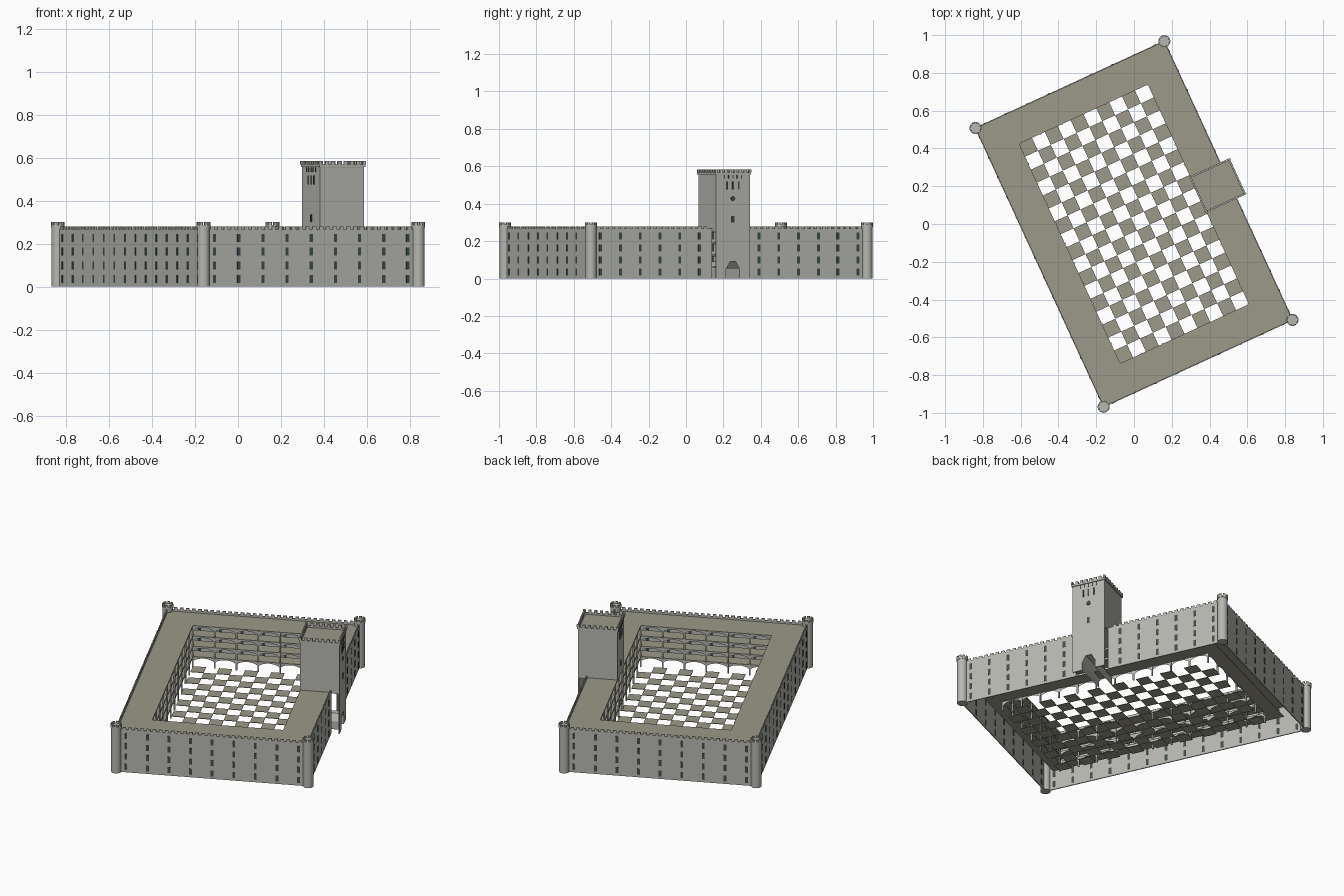
import bpy, bmesh, math
from mathutils import Matrix, Vector

if "Cube" in bpy.data.objects:
    bpy.data.objects.remove(bpy.data.objects["Cube"])

ROT = Matrix.Rotation(math.radians(24.7), 4, 'Z')   # whole plan is turned
U, V = 0.55, 0.812        # half size of outer walls
IU, IV = 0.375, 0.64      # half size of courtyard
ROOF, TOP = 0.256, 0.267  # roof and parapet heights
KU0, KU1, KV = 0.375, 0.60, 0.10  # keep footprint
STOREY = 0.064
T = 0.003                 # half wall thickness


def material(name, rgb):
    m = bpy.data.materials.new(name)
    m.diffuse_color = (*rgb, 1)
    m.use_nodes = True
    m.node_tree.nodes["Principled BSDF"].inputs["Base Color"].default_value = m.diffuse_color
    return m


STONE = material("pale_stone", (0.47, 0.475, 0.435))
PAVING = material("tan_paving", (0.33, 0.32, 0.25))
GLASS = material("dark_window", (0.05, 0.075, 0.07))


def box(bm, u0, u1, v0, v1, z0, z1):
    mat = Matrix.Translation(((u0 + u1) / 2, (v0 + v1) / 2, (z0 + z1) / 2)) @ \
        Matrix.Diagonal((u1 - u0, v1 - v0, z1 - z0, 1))
    bmesh.ops.create_cube(bm, size=1, matrix=mat)


def cyl(bm, r, depth, mat, sides=24):
    bmesh.ops.create_cone(bm, cap_ends=True, segments=sides, radius1=r, radius2=r,
                          depth=depth, matrix=mat)


def finish(name, bm, mat, smooth=False):
    bm.transform(ROT)
    me = bpy.data.meshes.new(name)
    bm.to_mesh(me)
    bm.free()
    me.materials.append(mat)
    ob = bpy.data.objects.new(name, me)
    bpy.context.collection.objects.link(ob)
    if smooth:
        bpy.context.view_layer.objects.active = ob
        ob.select_set(True)
        bpy.ops.object.shade_smooth_by_angle(angle=math.radians(35))
        ob.select_set(False)
    return ob


def spread(a, b, n):
    return [a + (b - a) * i / (n - 1) for i in range(n)]


# outer walls, left open behind the keep
bm = bmesh.new()
box(bm, -U - T, -U + T, -V, V, 0, TOP)
for s in (-1, 1):
    box(bm, -U, U, s * V - T, s * V + T, 0, TOP)
    a, b = sorted((s * KV, s * V))
    box(bm, U - T, U + T, a, b, 0, TOP)
finish("outer_walls", bm, STONE)

# wall merlons
bm = bmesh.new()
for s in (-1, 1):
    for v in spread(-V + 0.045, V - 0.045, 45):
        if s < 0 or abs(v) > KV + 0.01:
            box(bm, s * U - T, s * U + T, v - 0.01, v + 0.01, TOP, 0.279)
    for u in spread(-U + 0.045, U - 0.045, 30):
        box(bm, u - 0.01, u + 0.01, s * V - T, s * V + T, TOP, 0.279)
finish("wall_merlons", bm, STONE)

# four rows of narrow windows through the walls
bm = bmesh.new()
W, D = 0.008, 0.0045
for k in range(4):
    z0 = 0.016 + STOREY * k
    z1 = z0 + 0.037
    for s in (-1, 1):
        for v in spread(-0.757, 0.757, 14):
            if s < 0 or abs(v) > KV:
                box(bm, s * U - D, s * U + D, v - W, v + W, z0, z1)
        for u in spread(-0.495, 0.495, 9):
            box(bm, u - W, u + W, s * V - D, s * V + D, z0, z1)
finish("wall_windows", bm, GLASS)


# roof and gallery floors are rectangular rings
def ring(bm, ou, ov, z, h):
    for s in (-1, 1):
        a, b = sorted((s * IU, s * ou))
        box(bm, a, b, -ov, ov, z - h, z)
        a, b = sorted((s * IV, s * ov))
        box(bm, -IU, IU, a, b, z - h, z)


bm = bmesh.new()
ring(bm, U, V, ROOF, 0.004)
finish("roof", bm, PAVING)
bm = bmesh.new()
for k in (1, 2, 3):
    ring(bm, IU + 0.08, IV + 0.08, STOREY * k, 0.004)
finish("gallery_floors", bm, PAVING)

# courtyard arcades: posts and low arches on every storey
bm = bmesh.new()
SEG = 8
for sx, sy, n in ((0, -1, 6), (0, 1, 6), (-1, 0, 11), (1, 0, 11)):
    half = IU if sy else IV

    def point(t, z):
        return Vector((t, sy * IV, z)) if sy else Vector((sx * IU, t, z))

    bay = 2 * half / n
    for k in range(4):
        z0, z1 = STOREY * k, STOREY * (k + 1) - 0.004
        for i in range(n + 1):
            p = point(-half + bay * i, 0)
            box(bm, p.x - 0.004, p.x + 0.004, p.y - 0.004, p.y + 0.004, z0, z1)
        for i in range(n):
            t0 = -half + bay * i
            low, high = [], []
            for j in range(SEG + 1):
                t = t0 + bay * j / SEG
                arch = z0 + 0.034 + 0.021 * math.sin(math.pi * j / SEG) ** 0.7
                low.append(bm.verts.new(point(t, arch)))
                high.append(bm.verts.new(point(t, z1)))
            for j in range(SEG):
                bm.faces.new((low[j], low[j + 1], high[j + 1], high[j]))
finish("arcades", bm, STONE)

# chequered courtyard: alternate paving slabs
bm = bmesh.new()
NU, NV = 10, 17
du, dv = 2 * IU / NU, 2 * IV / NV
for i in range(NU):
    for j in range(NV):
        if (i + j) % 2 == 0:
            u, v = -IU + i * du, -IV + j * dv
            box(bm, u, u + du, v, v + dv, 0, 0.003)
finish("courtyard_slabs", bm, PAVING)

# round corner towers with crowns
bm = bmesh.new()
for su in (-1, 1):
    for sv in (-1, 1):
        at = Vector((su * U, sv * V, 0))
        cyl(bm, 0.029, 0.282, Matrix.Translation(at + Vector((0, 0, 0.141))))
        cyl(bm, 0.032, 0.012, Matrix.Translation(at + Vector((0, 0, 0.282))))
finish("corner_towers", bm, STONE, smooth=True)
bm = bmesh.new()
for su in (-1, 1):
    for sv in (-1, 1):
        for i in range(8):
            m = Matrix.Translation((su * U, sv * V, 0.294)) @ \
                Matrix.Rotation(i * math.pi / 4, 4, 'Z') @ \
                Matrix.Translation((0.028, 0, 0)) @ Matrix.Diagonal((0.007, 0.014, 0.012, 1))
            bmesh.ops.create_cube(bm, size=1, matrix=m)
finish("tower_merlons", bm, STONE)

# keep: upper block standing on the roof
bm = bmesh.new()
box(bm, KU0, KU1, -KV, KV, 0.25, 0.555)
finish("keep", bm, STONE)
bm = bmesh.new()
box(bm, KU0, KU1, -KV, KV, 0.555, 0.558)
finish("keep_roof", bm, PAVING)

# keep parapet and merlons
bm = bmesh.new()
E = 0.005
for s in (-1, 1):
    box(bm, KU0 - E, KU1 + E, s * KV - E, s * KV + E, 0.556, 0.568)
    for u in spread(KU0, KU1, 8):
        box(bm, u - 0.008, u + 0.008, s * KV - E, s * KV + E, 0.568, 0.584)
for u in (KU0, KU1):
    box(bm, u - E, u + E, -KV, KV, 0.556, 0.568)
    for v in spread(-KV, KV, 8)[1:-1]:
        box(bm, u - E, u + E, v - 0.008, v + 0.008, 0.568, 0.584)
finish("keep_parapet", bm, STONE)

# gate front reaching the ground, with a chamfered opening
GATE = [(-0.04, 0), (-0.04, 0.05), (-0.017, 0.09), (0.017, 0.09), (0.04, 0.05), (0.04, 0)]
outline = [(-KV, 0)] + GATE + [(KV, 0), (KV, 0.25), (-KV, 0.25)]
bm = bmesh.new()
face = bm.faces.new([bm.verts.new((KU1 - 2 * T, v, z)) for v, z in outline])
ext = bmesh.ops.extrude_face_region(bm, geom=[face])
bmesh.ops.translate(bm, vec=(2 * T, 0, 0),
                    verts=[g for g in ext["geom"] if isinstance(g, bmesh.types.BMVert)])
bmesh.ops.recalc_face_normals(bm, faces=bm.faces)
finish("gate_front", bm, STONE)

# gate passage
bm = bmesh.new()
rows = [[bm.verts.new((u, v, z)) for v, z in GATE] for u in (KU0, KU1 - 2 * T)]
for i in range(len(GATE) - 1):
    bm.faces.new((rows[0][i], rows[0][i + 1], rows[1][i + 1], rows[1][i]))
finish("gate_passage", bm, STONE)

# keep slits on the outer and courtyard sides, round opening on the outer side
bm = bmesh.new()
for u in (KU0, KU1):
    for v in (-0.033, 0, 0.033):
        box(bm, u - 0.003, u + 0.003, v - 0.004, v + 0.004, 0.475, 0.518)
    for v in spread(-0.05, 0.05, 5):
        box(bm, u - 0.003, u + 0.003, v - 0.003, v + 0.003, 0.534, 0.554)
    box(bm, u - 0.003, u + 0.003, -0.007, 0.007, 0.3, 0.335)
cyl(bm, 0.013, 0.006, Matrix.Translation((KU1, 0, 0.428)) @ Matrix.Rotation(math.pi / 2, 4, 'Y'), 16)
finish("keep_openings", bm, GLASS)
